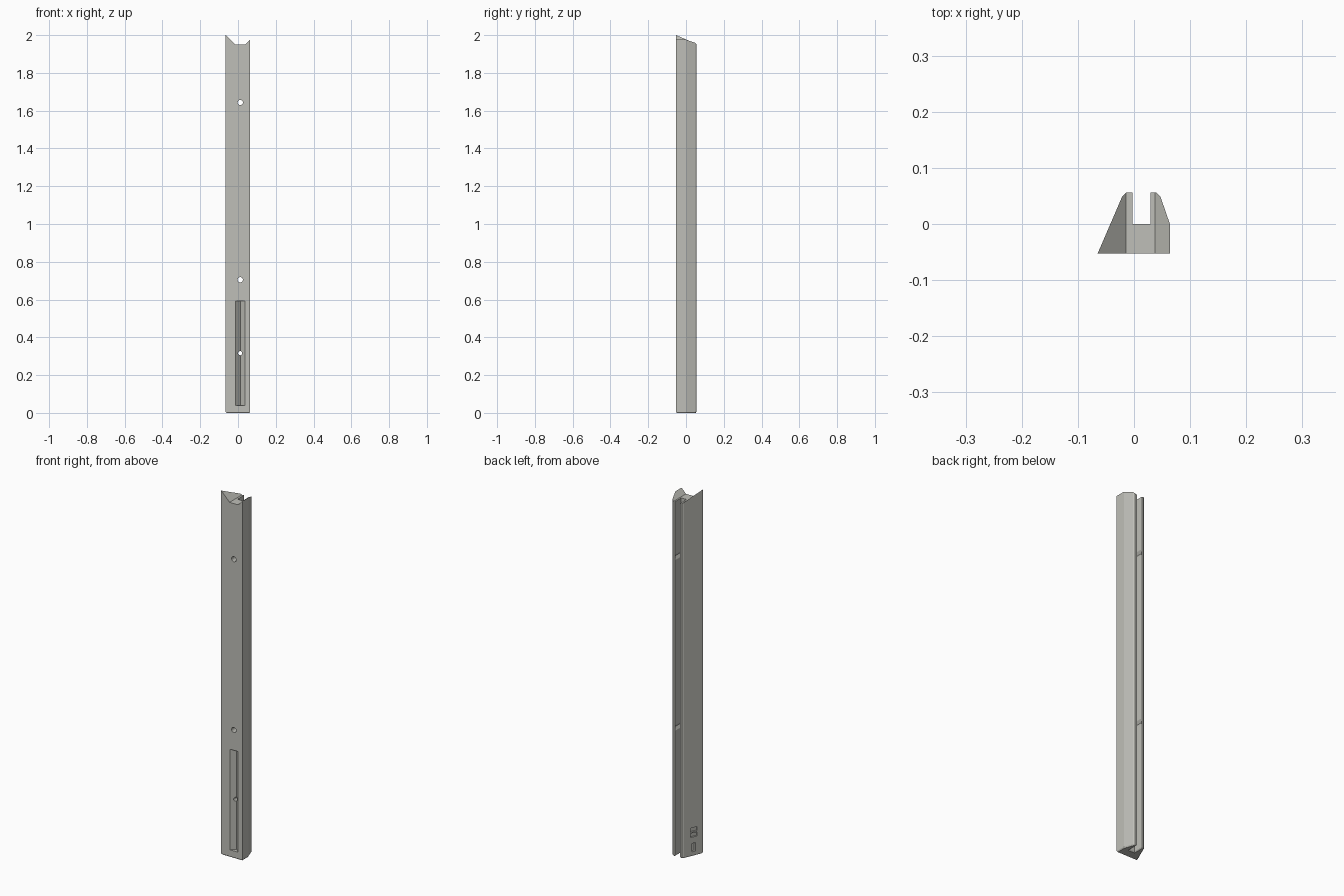
import bpy, bmesh, math
from mathutils import Vector, Matrix

if "Cube" in bpy.data.objects:
    bpy.data.objects.remove(bpy.data.objects["Cube"])

grey = bpy.data.materials.new("warm_grey")
grey.diffuse_color = (0.52, 0.52, 0.48, 1)
grey.use_nodes = True
grey.node_tree.nodes["Principled BSDF"].inputs["Base Color"].default_value = grey.diffuse_color


def prism(name, points, depth, matrix=Matrix()):
    """Extrude a 2D outline along local z and place it with a matrix."""
    bm = bmesh.new()
    face = bm.faces.new([bm.verts.new((x, y, 0)) for x, y in points])
    ext = bmesh.ops.extrude_face_region(bm, geom=[face])
    moved = [v for v in ext["geom"] if isinstance(v, bmesh.types.BMVert)]
    bmesh.ops.translate(bm, verts=moved, vec=(0, 0, depth))
    bmesh.ops.transform(bm, matrix=matrix, verts=bm.verts)
    bmesh.ops.recalc_face_normals(bm, faces=bm.faces)
    mesh = bpy.data.meshes.new(name)
    bm.to_mesh(mesh)
    bm.free()
    obj = bpy.data.objects.new(name, mesh)
    bpy.context.collection.objects.link(obj)
    mesh.materials.append(grey)
    return obj


def ngon(n, r, x=0, z=0, turn=0):
    return [(x + r * math.cos(turn + 2 * math.pi * i / n),
             z + r * math.sin(turn + 2 * math.pi * i / n)) for i in range(n)]


def rect(w, h, x=0, y=0):
    return [(x - w / 2, y - h / 2), (x + w / 2, y - h / 2),
            (x + w / 2, y + h / 2), (x - w / 2, y + h / 2)]


def along_y(y):
    """Outline given as (x, z), extruded towards +y from y."""
    return Matrix(((1, 0, 0, 0), (0, 0, 1, y), (0, 1, 0, 0), (0, 0, 0, 1)))


# Rail body with the rear slot in its cross-section
rail = prism("rail", [(-0.065, -0.053), (0.064, -0.053), (0.064, 0), (0.047, 0.049),
                      (0.040, 0.056), (0.029, 0.056), (0.029, 0), (-0.003, 0),
                      (-0.003, 0.056), (-0.014, 0.056), (-0.021, 0.049)], 2.0)

# Small chamfer round the bottom
bm = bmesh.new()
bm.from_mesh(rail.data)
bottom = [f for f in bm.faces if f.normal.z < -0.9]
bmesh.ops.inset_region(bm, faces=bottom, thickness=0.004, depth=0, use_even_offset=True)
for f in bm.faces:
    if f.normal.z < -0.9 and len(f.verts) > 4:
        inner = set(f.verts)
for v in bm.verts:
    if v.co.z < 0.01 and v not in inner:
        v.co.z = 0.006
bm.to_mesh(rail.data)
bm.free()

cutters = []
# Angled notch across the top
cutters.append(prism("top_notch_cutter", [(-0.067, 2.002), (-0.014, 1.949), (0.037, 1.949),
                                          (0.094, 2.006), (0.094, 2.1), (-0.067, 2.1)],
                     0.3, along_y(-0.15)))
# Screw holes and hexagonal nut pockets
for z in (0.705, 1.643):
    cutters.append(prism("screw_hole_cutter", ngon(24, 0.014, 0.012, z), 0.2, along_y(-0.1)))
    cutters.append(prism("nut_pocket_cutter", ngon(6, 0.025, 0.0131, z), 0.06, along_y(-0.012)))
cutters.append(prism("small_hole_cutter", ngon(20, 0.011, 0.0115, 0.316), 0.2, along_y(-0.1)))
# V groove in the lower front
cutters.append(prism("front_groove_cutter", [(-0.0125, -0.0531), (-0.0125, -0.07), (0.0365, -0.07),
                                             (0.0365, -0.0531), (0.012, -0.0286)],
                     0.553, Matrix.Translation((0, 0, 0.04))))

# Pockets in the sloping left face
a, b = Vector((-0.065, -0.053, 0)), Vector((-0.021, 0.049, 0))
u = (b - a).normalized()
n = Vector((-u.y, u.x, 0))
centre = a.lerp(b, 0.48)


def side_pocket(name, outline, depth):
    m = Matrix((u, Vector((0, 0, 1)), n)).transposed().to_4x4()
    m.translation = centre - n * depth
    cutters.append(prism(name, outline, depth + 0.02, m))


side_pocket("lower_pocket_cutter", rect(0.021, 0.046, 0, 0.047), 0.012)
for dz in (-0.0145, 0.0145):
    side_pocket("upper_pocket_cutter", rect(0.040, 0.022, 0, 0.130 + dz), 0.008)

# Apply the cuts
for c in cutters:
    c.hide_render = True
    mod = rail.modifiers.new(c.name, "BOOLEAN")
    mod.operation = "DIFFERENCE"
    mod.solver = "EXACT"
    mod.object = c
bpy.context.view_layer.update()
deps = bpy.context.evaluated_depsgraph_get()
result = bpy.data.meshes.new_from_object(rail.evaluated_get(deps))
rail.modifiers.clear()
rail.data = result
for c in cutters:
    bpy.data.objects.remove(c, do_unlink=True)
rail.data.materials.clear()
rail.data.materials.append(grey)
for p in rail.data.polygons:
    p.material_index = 0
